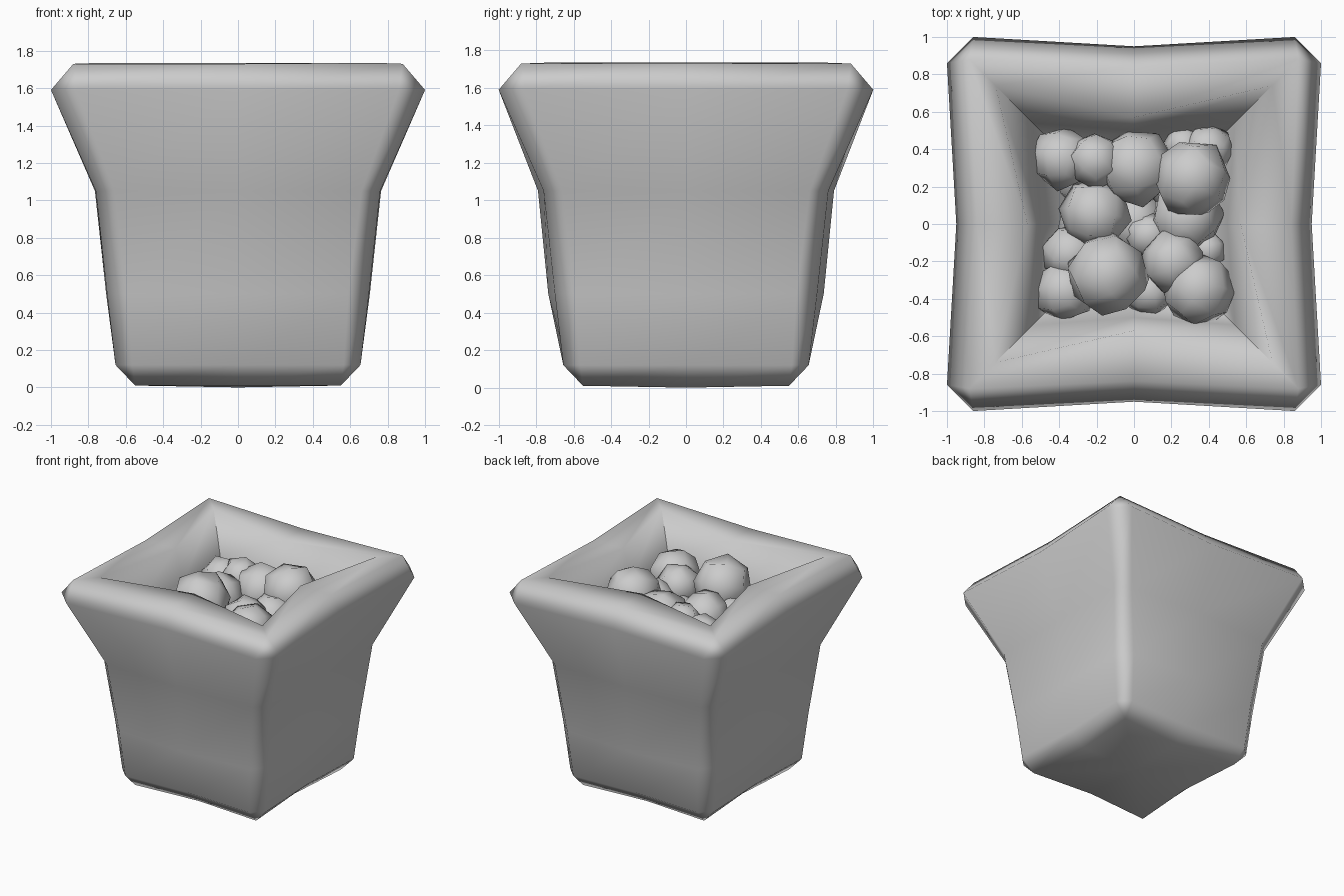
import bpy, bmesh, math, random
from mathutils import Vector, Euler

random.seed(4)
cube = bpy.data.objects.get("Cube")
if cube:
    bpy.data.objects.remove(cube, do_unlink=True)

grey = bpy.data.materials.new("plain_grey")
grey.use_nodes = True
color = (0.6, 0.6, 0.6, 1)
grey.diffuse_color = color
grey.node_tree.nodes["Principled BSDF"].inputs["Base Color"].default_value = color


def finish(bm, name, angle):
    mesh = bpy.data.meshes.new(name)
    bm.to_mesh(mesh)
    bm.free()
    obj = bpy.data.objects.new(name, mesh)
    bpy.context.collection.objects.link(obj)
    mesh.materials.append(grey)
    bpy.ops.object.select_all(action="DESELECT")
    obj.select_set(True)
    bpy.context.view_layer.objects.active = obj
    bpy.ops.object.shade_smooth_by_angle(angle=math.radians(angle))
    return obj


def square_ring(bm, half, middle_x, middle_y, chamfer, z):
    """Square ring with cut corners and pinched or bulged side middles."""
    verts = []
    for turn in range(4):
        middle = middle_y if turn % 2 else middle_x
        for x, y in ((half, chamfer - half), (middle, 0), (half, half - chamfer)):
            for _ in range(turn):
                x, y = -y, x
            verts.append(bm.verts.new((x, y, z)))
    return verts


# Pot: outside from the base up, over the rim, then down the inside
profile = [
    (0.55, 0.51, 0.51, 0, 0.01),
    (0.655, 0.63, 0.63, 0.09, 0.12),
    (0.70, 0.705, 0.735, 0.11, 0.50),
    (0.76, 0.765, 0.79, 0.10, 1.05),
    (1.00, 0.95, 0.95, 0.14, 1.59),
    (0.88, 0.84, 0.84, 0, 1.73),
    (0.74, 0.57, 0.57, 0, 1.735),
    (0.54, 0.50, 0.50, 0, 1.48),
    (0.42, 0.40, 0.40, 0, 1.15),
]
bm = bmesh.new()
rings = [square_ring(bm, *row) for row in profile]
for low, high in zip(rings, rings[1:]):
    for i in range(len(low)):
        j = (i + 1) % len(low)
        bm.faces.new((low[i], low[j], high[j], high[i]))
for ring, z in ((rings[0], 0.0), (rings[-1], 1.15)):
    centre = bm.verts.new((0, 0, z))
    for i in range(len(ring)):
        bm.faces.new((ring[i], ring[(i + 1) % len(ring)], centre))
bmesh.ops.remove_doubles(bm, verts=bm.verts, dist=0.001)
bmesh.ops.recalc_face_normals(bm, faces=bm.faces)
pot = finish(bm, "square_pot", 75)
weighted = pot.modifiers.new("flat_panels", "WEIGHTED_NORMAL")
weighted.keep_sharp = True


def stone(name, x, y, z, radius):
    """Lumpy low-poly pebble made from a rounded cube."""
    bm = bmesh.new()
    bmesh.ops.create_cube(bm, size=2)
    bmesh.ops.subdivide_edges(bm, edges=bm.edges, cuts=1, use_grid_fill=True)
    turn = Euler([random.uniform(0, math.tau) for _ in range(3)])
    for v in bm.verts:
        v.co = v.co.normalized() * radius * random.uniform(0.97, 1.1)
        v.co.rotate(turn)
        v.co += Vector((x, y, z))
    finish(bm, name, 60)


# Stones: visible top layer, then a hidden bed filling the gaps
top_stones = [
    (0.315, 0.24, 1.53, 0.205), (-0.145, -0.265, 1.52, 0.22),
    (-0.21, 0.05, 1.42, 0.185), (-0.21, 0.34, 1.47, 0.15),
    (-0.38, 0.35, 1.41, 0.165), (0.01, 0.30, 1.44, 0.20),
    (0.40, 0.40, 1.42, 0.13), (0.27, 0.41, 1.36, 0.11),
    (0.21, -0.20, 1.45, 0.165), (0.34, -0.35, 1.46, 0.19),
    (0.28, 0.03, 1.37, 0.19), (-0.37, -0.36, 1.36, 0.16),
    (-0.34, -0.16, 1.36, 0.15), (0.08, -0.36, 1.35, 0.13),
    (0.08, -0.06, 1.33, 0.12), (0.39, -0.14, 1.35, 0.10),
]
for i, spec in enumerate(top_stones):
    stone(f"stone_{i + 1}", *spec)
for i in range(9):
    x, y = (i % 3 - 1) * 0.24, (i // 3 - 1) * 0.24
    stone(f"bed_stone_{i + 1}", x, y, 1.22, 0.17)
